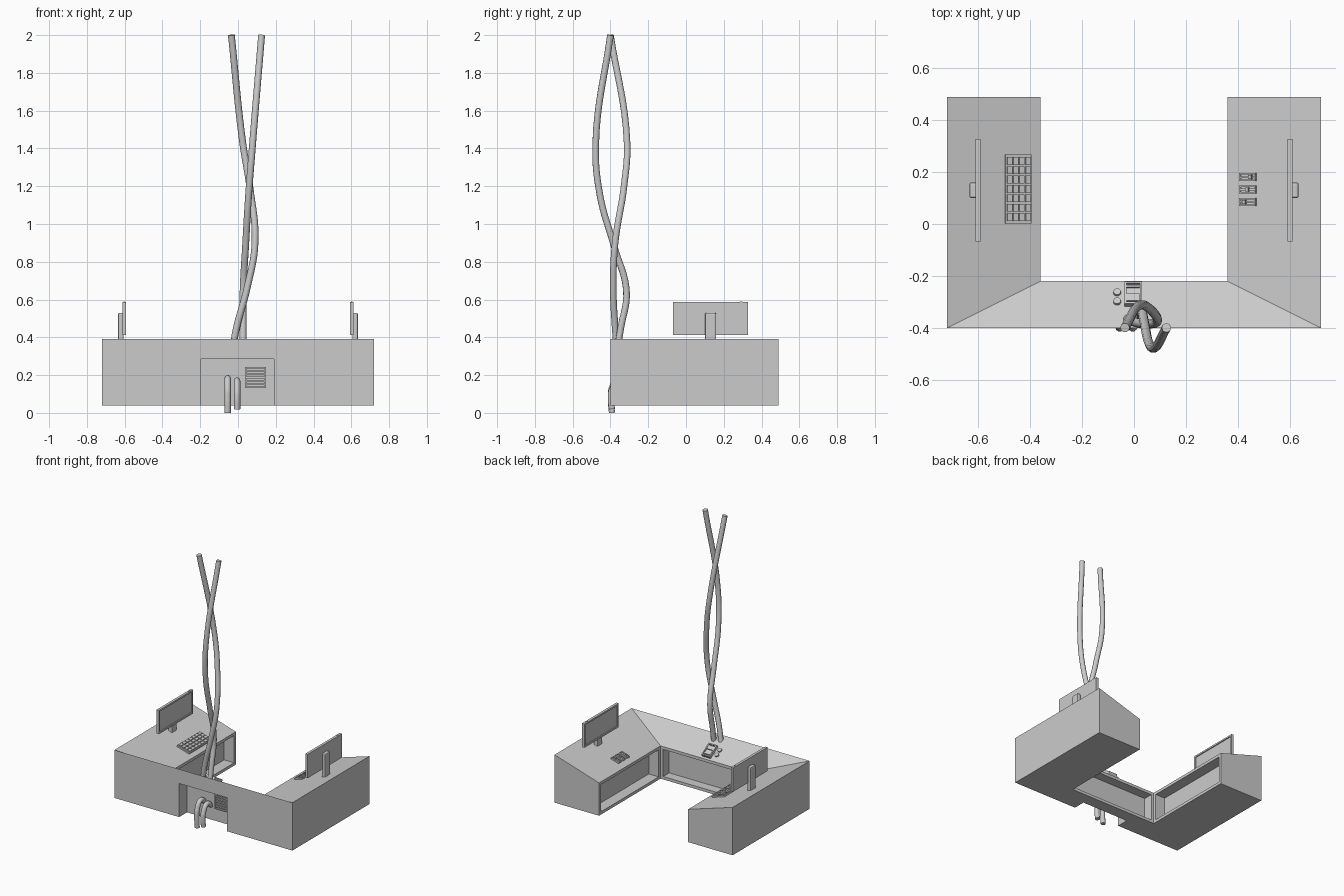
import bpy, bmesh, math
from mathutils import Matrix, Vector

if "Cube" in bpy.data.objects:
    bpy.data.objects.remove(bpy.data.objects["Cube"])

OUT_Z, IN_Z, BASE_Z = 0.39, 0.28, 0.04
WING_TILT = math.atan2(OUT_Z - IN_Z, 0.36)
STRIP_TILT = math.atan2(OUT_Z - IN_Z, 0.18)


def finish(name, bm):
    bmesh.ops.recalc_face_normals(bm, faces=bm.faces)
    me = bpy.data.meshes.new(name)
    bm.to_mesh(me)
    bm.free()
    ob = bpy.data.objects.new(name, me)
    bpy.context.collection.objects.link(ob)
    return ob


def boxes(name, parts, frame=Matrix()):
    """One object made of (centre, size) boxes in a local frame."""
    bm = bmesh.new()
    for c, s in parts:
        m = frame @ Matrix.Translation(c) @ Matrix.Diagonal((*s, 1))
        bmesh.ops.create_cube(bm, size=1, matrix=m)
    return finish(name, bm)


def rim(w, h, t, d, z):
    """Four bars round a w x h opening in the local xy plane."""
    return [((sx * (w - t) / 2, 0, z), (t, h, d)) for sx in (-1, 1)] + \
           [((0, sy * (h - t) / 2, z), (w - 2 * t, t, d)) for sy in (-1, 1)]


def wing_frame(x, y):
    z = IN_Z + (OUT_Z - IN_Z) * (abs(x) - 0.36) / 0.36
    return Matrix.Translation((x, y, z)) @ Matrix.Rotation(-math.copysign(WING_TILT, x), 4, 'Y')


def strip_frame(x, y):
    z = OUT_Z - (OUT_Z - IN_Z) * (y + 0.4) / 0.18
    return Matrix.Translation((x, y, z)) @ Matrix.Rotation(-STRIP_TILT, 4, 'X')


def cable(name, pts, radius):
    cu = bpy.data.curves.new(name, 'CURVE')
    cu.dimensions = '3D'
    cu.bevel_depth, cu.bevel_resolution = radius, 3
    cu.resolution_u, cu.use_fill_caps = 8, True
    sp = cu.splines.new('BEZIER')
    sp.bezier_points.add(len(pts) - 1)
    for bp, p in zip(sp.bezier_points, pts):
        bp.co = p
        bp.handle_left_type = bp.handle_right_type = 'AUTO'
    ob = bpy.data.objects.new(name, cu)
    bpy.context.collection.objects.link(ob)
    return ob


# U-shaped console with inward sloping top and recessed inner panels
outline = [(-.72, .49, OUT_Z), (-.72, -.4, OUT_Z), (.72, -.4, OUT_Z), (.72, .49, OUT_Z),
           (.36, .49, IN_Z), (.36, -.22, IN_Z), (-.36, -.22, IN_Z), (-.36, .49, IN_Z)]
bm = bmesh.new()
top = [bm.verts.new(p) for p in outline]
low = [bm.verts.new((p[0], p[1], BASE_Z)) for p in outline]
for ring in (top, low):
    for q in ((0, 1, 6, 7), (1, 2, 5, 6), (2, 3, 4, 5)):
        bm.faces.new([ring[i] for i in q])
sides = [bm.faces.new((low[i], low[(i + 1) % 8], top[(i + 1) % 8], top[i])) for i in range(8)]
bmesh.ops.recalc_face_normals(bm, faces=bm.faces)
inner = [sides[i] for i in (4, 5, 6)]
bmesh.ops.inset_individual(bm, faces=inner, thickness=0.03)
for f, depth in zip(inner, (.08, .07, .08)):
    bmesh.ops.inset_individual(bm, faces=[f], thickness=0.0, depth=-depth)
desk = finish("console_desk", bm)

# Cable bay cut in the front, open at the bottom
cutter = boxes("bay_cutter", [((-.003, -.36, .135), (.385, .1, .3))])
cutter.hide_render = True
cutter.hide_viewport = True
mod = desk.modifiers.new("cable_bay", 'BOOLEAN')
mod.operation, mod.object, mod.solver = 'DIFFERENCE', cutter, 'EXACT'

# Vent on the bay's back wall
vent = Matrix.Translation((.092, -.31, .187)) @ Matrix.Rotation(math.pi / 2, 4, 'X')
boxes("bay_vent", rim(.11, .11, .007, .014, .005) +
      [((0, -.036 + i * .018, .004), (.096, .009, .01)) for i in range(5)], vent)

# Short cables out of the bay
for n, (x, t, b) in enumerate(((-.055, .183, .0), (-.005, .17, .02))):
    cable(f"bay_cable_{n + 1}", [(x, -.3, t - .03), (x, -.355, t), (x, -.392, t - .05),
                                 (x, -.398, .08), (x, -.392, b)], .017)

# Tall twisted cables rising from the desk
cable("tall_cable_1", [(-.035, -.4, 2), (.025, -.312, 1.43), (.062, -.328, 1.2), (.09, -.375, .9),
                       (.048, -.385, .66), (-.008, -.375, .45), (-.03, -.365, .33)], .018)
cable("tall_cable_2", [(.125, -.4, 2), (.077, -.478, 1.42), (.056, -.455, 1.15), (.04, -.38, .88),
                       (.027, -.315, .64), (.027, -.345, .45), (.027, -.365, .33)], .018)

# Monitors with framed screens and rear stands
for side, s in (("left", -1), ("right", 1)):
    panel = Matrix.Translation((s * .602, .13, .5)) @ Matrix.Rotation(-s * math.pi / 2, 4, 'Y')
    boxes(f"{side}_monitor", [((0, 0, -.003), (.174, .396, .012))] + rim(.174, .396, .012, .007, .0065), panel)
    stand = boxes(f"{side}_monitor_stand", [((s * .62, .13, .435), (.03, .06, .19))])
    bv = stand.modifiers.new("chamfer", 'BEVEL')
    bv.width, bv.segments = .008, 2
    boxes(f"{side}_monitor_button", [((s * .602, .292, .588), (.008, .012, .004))])

# Keyboard on the left wing
boxes("keyboard", [((0, 0, .004), (.105, .265, .012))] +
      [((-.037 + i * .0247, -.108 + j * .036, .013), (.02, .03, .008)) for i in range(4) for j in range(7)],
      wing_frame(-.448, .135))

# Switches on the right wing
for n, y in enumerate((.085, .133, .181)):
    boxes(f"switch_{n + 1}", rim(.066, .03, .005, .014, .004) +
          [((0, 0, .003), (.056, .006, .008)), ((-.012 + n * .012, 0, .01), (.012, .014, .02))],
          wing_frame(.44, y))

# Control unit and two round knobs on the front strip
boxes("control_unit", [((0, 0, .004), (.068, .1, .016))] + rim(.068, .1, .008, .012, .016) +
      [((0, -.02, .014), (.05, .03, .012)), ((0, .03, .014), (.05, .008, .01))],
      strip_frame(-.003, -.275))
for n, y in enumerate((-.265, -.3)):
    bm = bmesh.new()
    bmesh.ops.create_cone(bm, cap_ends=True, segments=16, radius1=.016, radius2=.014, depth=.02,
                          matrix=strip_frame(-.065, y))
    finish(f"knob_{n + 1}", bm)
